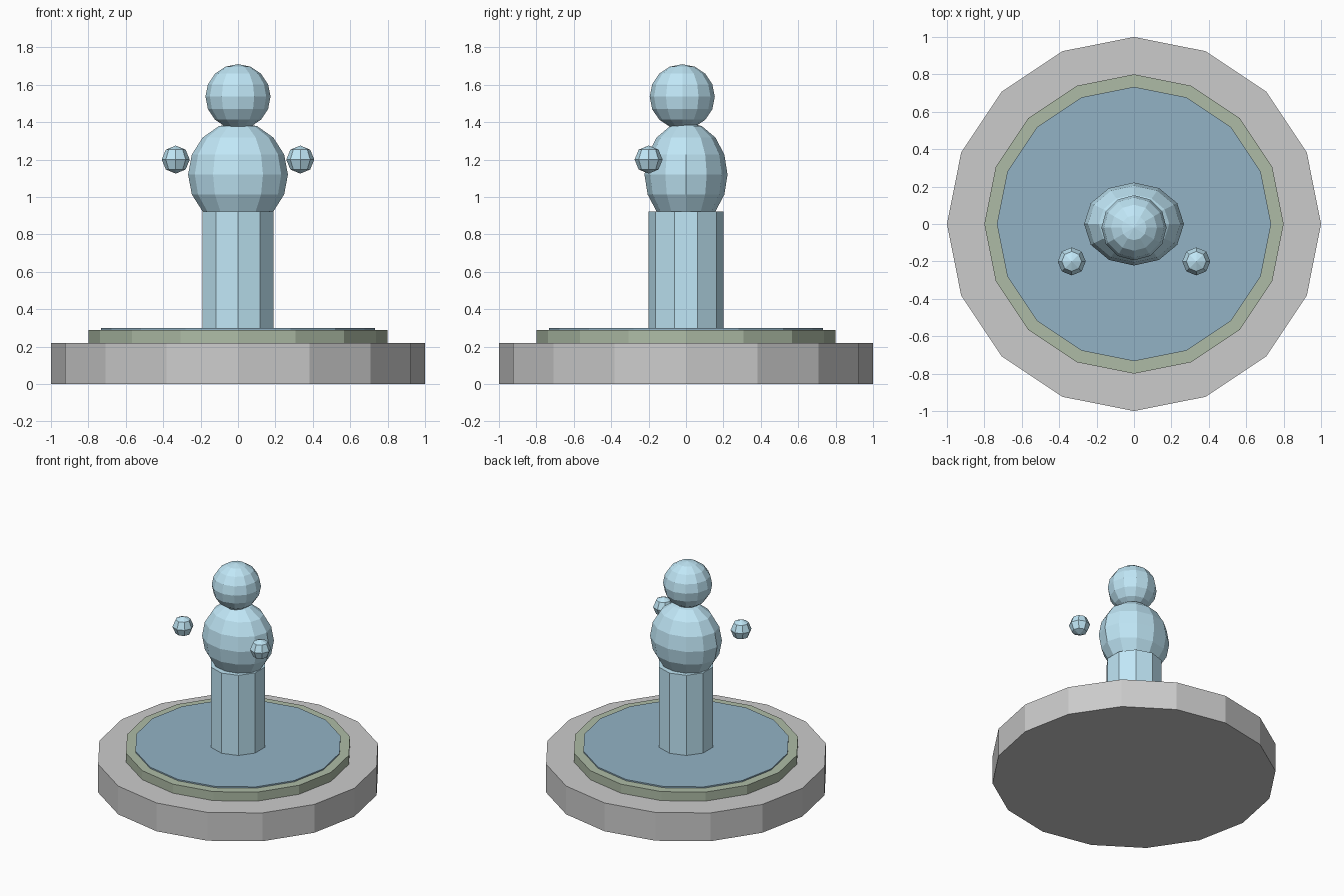
import bpy

if "Cube" in bpy.data.objects:
    bpy.data.objects.remove(bpy.data.objects["Cube"])


def material(name, rgb):
    m = bpy.data.materials.new(name)
    m.diffuse_color = (*rgb, 1)
    m.use_nodes = True
    m.node_tree.nodes["Principled BSDF"].inputs["Base Color"].default_value = m.diffuse_color
    return m


def finish(name, mat):
    ob = bpy.context.object
    ob.name = name
    if mat:
        ob.data.materials.append(mat)
    return ob


def drum(name, sides, radius, z0, z1, mat=None):
    bpy.ops.mesh.primitive_cylinder_add(vertices=sides, radius=radius, depth=z1 - z0,
                                        location=(0, 0, (z0 + z1) / 2))
    return finish(name, mat)


def ball(name, segments, rings, loc, radii, mat):
    bpy.ops.mesh.primitive_uv_sphere_add(segments=segments, ring_count=rings,
                                         radius=1, location=loc, scale=radii)
    return finish(name, mat)


moss = material("moss", (0.42, 0.50, 0.38))
water = material("water", (0.29, 0.45, 0.56))
ice = material("pale_blue", (0.53, 0.80, 0.93))

# Stepped round base with a pool on top
drum("stone_base", 16, 1.0, 0, 0.22)
drum("moss_rim", 16, 0.8, 0.22, 0.29, moss)
drum("pool_surface", 16, 0.733, 0.27, 0.3, water)

# Figure rising from the pool
drum("lower_body", 10, 0.2, 0.28, 0.923, ice)
ball("torso", 12, 8, (0, 0, 1.12), (0.267, 0.222, 0.28), ice)
ball("head", 12, 8, (0, -0.02, 1.536), (0.174, 0.174, 0.174), ice)

# Floating hands
for side, x in (("left", -0.333), ("right", 0.333)):
    ball(side + "_hand", 8, 4, (x, -0.2, 1.2), (0.075, 0.075, 0.075), ice)
